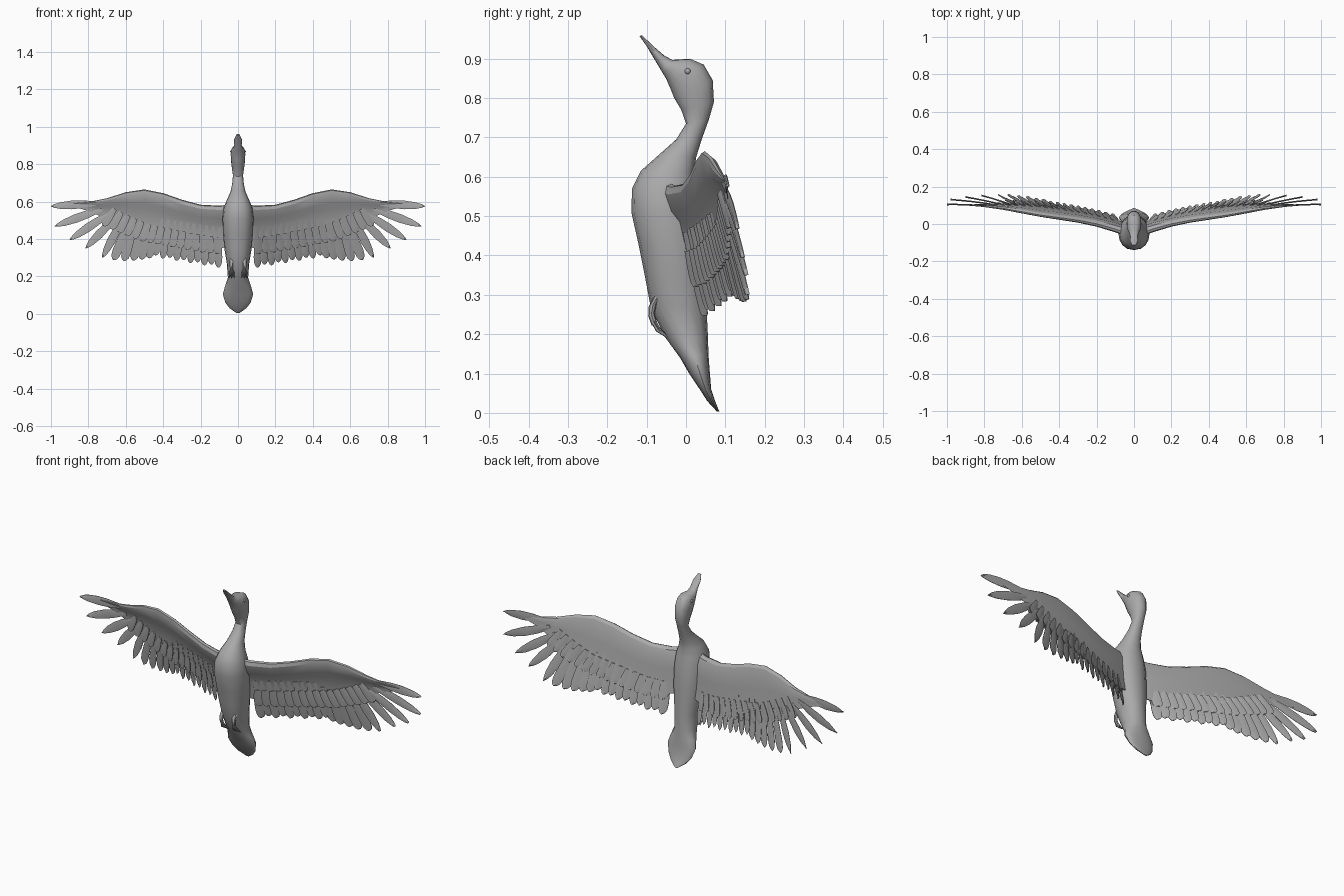
import bpy, bmesh, math
from mathutils import Vector

cube = bpy.data.objects.get("Cube")
if cube:
    bpy.data.objects.remove(cube)

grey = bpy.data.materials.new("plain grey")
grey.use_nodes = True
grey.diffuse_color = (0.4, 0.4, 0.4, 1)
grey.node_tree.nodes["Principled BSDF"].inputs["Base Color"].default_value = (0.4, 0.4, 0.4, 1)


def finish(bm, name, angle=35):
    bmesh.ops.recalc_face_normals(bm, faces=bm.faces)
    mesh = bpy.data.meshes.new(name)
    bm.to_mesh(mesh)
    bm.free()
    obj = bpy.data.objects.new(name, mesh)
    bpy.context.collection.objects.link(obj)
    mesh.materials.append(grey)
    bpy.ops.object.select_all(action="DESELECT")
    obj.select_set(True)
    bpy.context.view_layer.objects.active = obj
    bpy.ops.object.shade_smooth_by_angle(angle=math.radians(angle))
    return obj


def mirror(obj):
    mod = obj.modifiers.new("mirror", "MIRROR")
    mod.use_mirror_merge = False


def loft(bm, rings):
    """Skin a list of closed rings and cap both ends."""
    loops = [[bm.verts.new(p) for p in ring] for ring in rings]
    n = len(loops[0])
    for a, b in zip(loops, loops[1:]):
        for i in range(n):
            j = (i + 1) % n
            bm.faces.new((a[i], a[j], b[j], b[i]))
    bm.faces.new(loops[0])
    bm.faces.new(loops[-1])


def lerp_table(table, x):
    for a, b in zip(table, table[1:]):
        if x <= b[0]:
            t = (x - a[0]) / (b[0] - a[0])
            return [p + (q - p) * t for p, q in zip(a, b)]
    return list(table[-1])


# Body, tail, neck, head and beak: front point (y, z), back point (y, z), half width
sections = [
    (.078, .004, .085, .003, .008), (.054, .03, .074, .03, .045),
    (.035, .06, .064, .06, .068), (.008, .10, .06, .11, .081),
    (-.015, .14, .057, .15, .07), (-.055, .195, .056, .19, .054),
    (-.09, .27, .052, .27, .06), (-.105, .35, .047, .35, .073),
    (-.121, .43, .042, .43, .08), (-.139, .51, .035, .51, .083),
    (-.137, .57, .025, .57, .076), (-.115, .615, .02, .61, .058),
    (-.07, .655, .026, .65, .04), (-.025, .695, .04, .695, .031),
    (0, .735, .058, .745, .027), (-.012, .77, .071, .79, .033),
    (-.03, .80, .068, .845, .038), (-.04, .825, .045, .885, .039),
    (-.05, .848, .01, .90, .036), (-.062, .868, -.035, .897, .025),
    (-.08, .898, -.055, .908, .02), (-.1, .932, -.083, .932, .021),
    (-.118, .957, -.112, .96, .009)]
SIDES = 16
rings = []
for yf, zf, yb, zb, w in sections:
    front, back = Vector((0, yf, zf)), Vector((0, yb, zb))
    mid, half = (front + back) / 2, (back - front) / 2
    ring = []
    for i in range(SIDES):
        a = math.tau * i / SIDES
        c, s = math.cos(a), math.sin(a)
        ring.append(mid + half * c + Vector((w * math.copysign(abs(s) ** 0.85, s), 0, 0)))
    rings.append(ring)
bm = bmesh.new()
loft(bm, rings)
finish(bm, "body")


# Wing surface: sweeps back toward the tips and toward the trailing edge
def wing_y(x, z):
    return -.068 + .34 * x - .177 * x * x + .22 * (.62 - z)


# Wing stations: x, leading edge z, trailing edge z, thickness
stations = [
    (.03, .585, .36, .05), (.1, .578, .35, .046), (.2, .583, .36, .04),
    (.3, .61, .38, .036), (.4, .645, .40, .034), (.5, .665, .42, .03),
    (.6, .65, .46, .026), (.7, .618, .505, .02), (.8, .598, .55, .012),
    (.88, .592, .572, .006)]
# Aerofoil outline: chord fraction, depth in thicknesses (negative is the front)
outline = [(0, 0), (.05, .35), (.2, .5), (.45, .35), (.75, .15), (1, .05),
           (1, -.05), (.7, .0), (.42, -.05), (.3, -.4), (.1, -.5), (.02, -.3)]
rings = []
for x, top, low, thick in stations:
    ring = []
    for chord, depth in outline:
        z = top + (low - top) * chord
        ring.append((x, wing_y(x, z) + depth * thick, z))
    rings.append(ring)
bm = bmesh.new()
loft(bm, rings)
mirror(finish(bm, "wing", 25))


# Feathers: thin rounded blades lying on the wing surface
def feather(bm, root, tip, width, lift, pointed=False):
    root, tip = Vector(root), Vector(tip)
    along = tip - root
    side = Vector((-along.y, along.x)).normalized()
    if pointed:
        shape = [(0, .5), (.3, .9), (.55, 1), (.8, .75), (.93, .4), (1, .06)]
    else:
        shape = [(0, .6), (.4, .9), (.75, 1), (.9, .85), (.97, .5), (1, .15)]
    rings = []
    for t, k in shape:
        ring = []
        for s, d in ((-1, -.001), (0, -.004), (1, -.001), (1, .001), (0, .004), (-1, .001)):
            # each blade tilts slightly so that neighbours overlap like slats
            p = root + along * t + side * (s * k * width / 2)
            ring.append((p.x, wing_y(p.x, p.y) + lift + d + s * .005, p.y))
        rings.append(ring)
    loft(bm, rings)


# Primaries fan from the hand
tips = [(1.0, .575), (.98, .468), (.9, .395), (.815, .35), (.725, .3),
        (.665, .288), (.61, .283), (.56, .285), (.515, .29), (.475, .297)]
bm = bmesh.new()
for i, tip in enumerate(tips):
    t = i / (len(tips) - 1)
    root = (.76 - .31 * t, .59 - .1 * t - .05 * math.sin(math.pi * t))
    feather(bm, root, tip, .046 if i < 5 else .05, .002 * (i % 2), i < 5)
mirror(finish(bm, "primary_feathers", 20))

# Secondaries hang below the arm
bm = bmesh.new()
COUNT = 10
for i in range(COUNT):
    t = i / (COUNT - 1)
    x = .105 + .325 * t
    feather(bm, (x - .02 * t, .46 + .05 * t), (x + .01 * t, .247 + .055 * t + .01 * (i % 2)),
            .042, .002 * (i % 2))
mirror(finish(bm, "secondary_feathers", 20))

# Coverts: a shorter row on the front and back of the feather roots
bm = bmesh.new()
for i in range(16):
    t = i / 15
    x = .11 + .58 * t
    low = lerp_table(stations, x)[2]
    for lift in (-.007, .006):
        feather(bm, (x - .03 * t, low + .06), (x + .03 * t, low - .03), .044, lift)
mirror(finish(bm, "covert_feathers", 20))


# Tucked legs and folded toes
def tube(bm, points, radii, flat=1):
    rings = []
    for (x, y, z), r in zip(points, radii):
        rings.append([(x + r * flat * math.cos(math.tau * k / 8),
                       y + r * math.sin(math.tau * k / 8),
                       z + r * .5 * math.sin(math.tau * k / 8)) for k in range(8)])
    loft(bm, rings)


bm = bmesh.new()
tube(bm, [(.034, -.07, .3), (.036, -.084, .275), (.036, -.088, .25), (.034, -.08, .225)],
     [.012, .011, .008, .007])
for spread in (-.014, 0, .014):
    tube(bm, [(.034, -.084, .235), (.034 + spread * .6, -.07, .21), (.034 + spread, -.048, .192)],
         [.006, .006, .002])
tube(bm, [(.034, -.08, .232), (.034, -.068, .212), (.034, -.054, .2)], [.003, .004, .003], 4)
mirror(finish(bm, "foot"))

# Eyes
bm = bmesh.new()
bmesh.ops.create_uvsphere(bm, u_segments=12, v_segments=8, radius=.008)
bmesh.ops.translate(bm, verts=bm.verts, vec=(.034, .004, .868))
mirror(finish(bm, "eye"))
